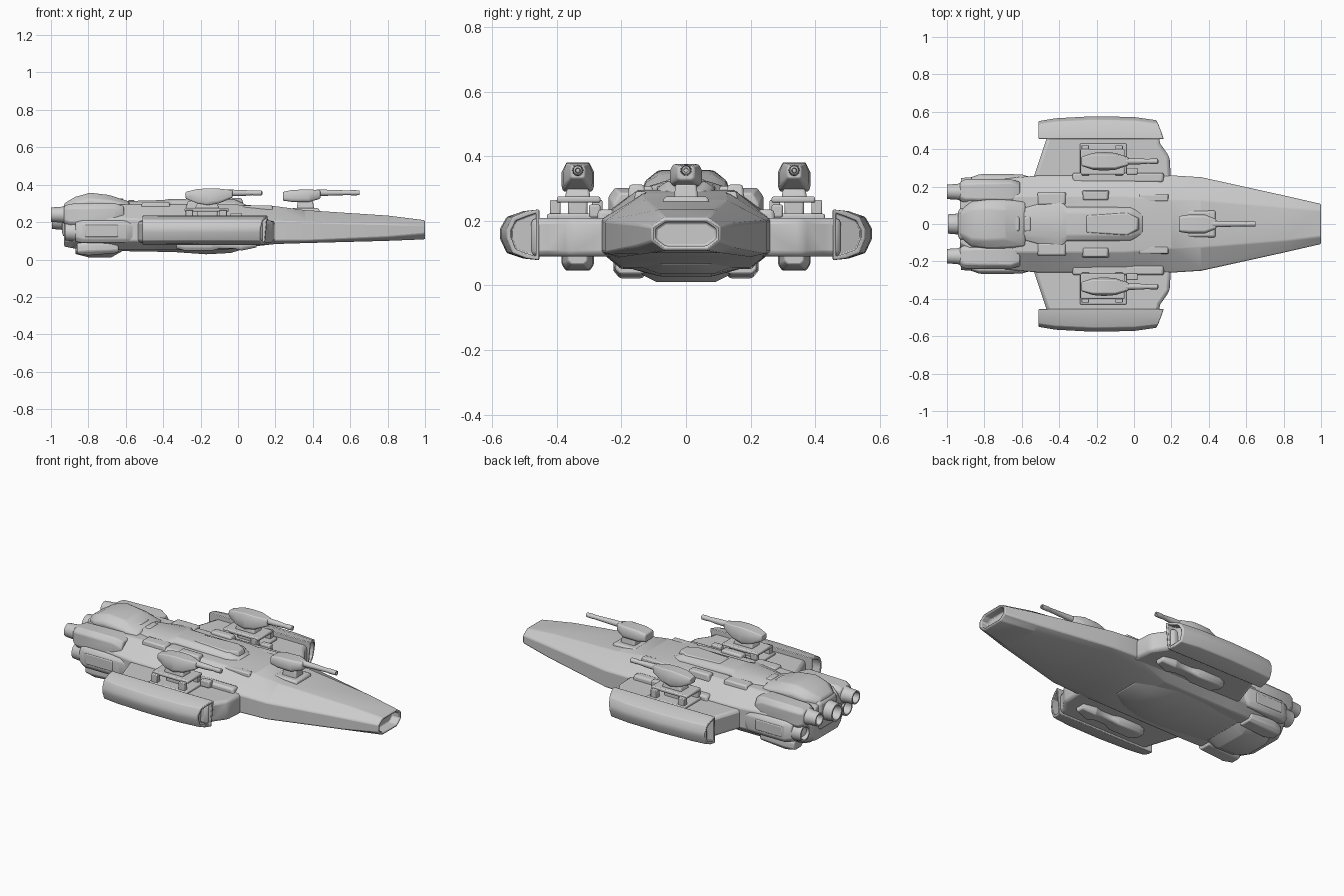
import bpy, bmesh, math


def finish(name, bm, bevel=0.0, angle=35):
    bmesh.ops.recalc_face_normals(bm, faces=bm.faces)
    me = bpy.data.meshes.new(name)
    bm.to_mesh(me)
    bm.free()
    ob = bpy.data.objects.new(name, me)
    bpy.context.collection.objects.link(ob)
    if bevel:
        m = ob.modifiers.new("Bevel", 'BEVEL')
        m.width, m.segments, m.limit_method = bevel, 2, 'ANGLE'
        m.angle_limit = math.radians(30)
    bpy.ops.object.select_all(action='DESELECT')
    ob.select_set(True)
    bpy.context.view_layer.objects.active = ob
    bpy.ops.object.shade_smooth_by_angle(angle=math.radians(angle))
    return ob


def bridge(bm, rings, cap=True):
    vs = [[bm.verts.new(p) for p in r] for r in rings]
    n = len(rings[0])
    for a, b in zip(vs, vs[1:]):
        for i in range(n):
            j = (i + 1) % n
            bm.faces.new((a[i], a[j], b[j], b[i]))
    return [bm.faces.new(vs[0]), bm.faces.new(vs[-1])] if cap else []


def hollow(bm, face, rim, depth):
    """Recess an end cap inward along x."""
    bm.normal_update()
    bmesh.ops.inset_region(bm, faces=[face], thickness=rim)
    back = bmesh.ops.extrude_face_region(bm, geom=[face])
    verts = [v for v in back['geom'] if isinstance(v, bmesh.types.BMVert)]
    bmesh.ops.translate(bm, verts=verts, vec=(depth, 0, 0))
    if face.is_valid:
        bm.faces.remove(face)


def loft(name, sections, cy=0.0, bevel=0.0, front=None, angle=35):
    """Sections: x, half width, lower/upper side z, top half width, top z, bottom half width, bottom z."""
    bm = bmesh.new()
    rings = []
    for x, w, zl, zu, wt, zt, wb, zb in sections:
        half = [(wt, zt), (w, zu), (w, zl), (wb, zb)]
        prof = half + [(-y, z) for y, z in reversed(half)]
        rings.append([(x, cy + y, z) for y, z in prof])
    caps = bridge(bm, rings)
    if front:
        bmesh.ops.recalc_face_normals(bm, faces=bm.faces)
        hollow(bm, caps[1], *front)
    return finish(name, bm, bevel, angle)


def prism(name, pts, z0, z1, bevel=0.01, shrink=1.0):
    """Extrude an xy outline upward; shrink tapers the top."""
    bm = bmesh.new()
    cx = sum(p[0] for p in pts) / len(pts)
    cy = sum(p[1] for p in pts) / len(pts)
    top = [(cx + (x - cx) * shrink, cy + (y - cy) * shrink, z1) for x, y in pts]
    bridge(bm, [[(x, y, z0) for x, y in pts], top])
    return finish(name, bm, bevel)


def box(name, x0, x1, y0, y1, z0, z1, bevel=0.01, shrink=1.0):
    return prism(name, [(x0, y0), (x1, y0), (x1, y1), (x0, y1)], z0, z1, bevel, shrink)


def lathe(name, profile, cy, cz, n=24):
    """Turn an (x, radius) profile about an axis along x."""
    bm = bmesh.new()
    bridge(bm, [[(x, cy + r * math.cos(2 * math.pi * i / n), cz + r * math.sin(2 * math.pi * i / n))
                 for i in range(n)] for x, r in profile])
    return finish(name, bm)


def nozzle(name, x0, x1, cy, cz, r):
    lathe(name, [(x1, r * 1.15), (x0 + .07, r * 1.12), (x0 + .055, r), (x0, r * .92), (x0, r * .74),
                 (x0 + .05, r * .6)], cy, cz)


# Main hull with hollow nose
loft("hull", [
    (-.93, .13, .10, .22, .10, .27, .10, .07),
    (-.88, .22, .10, .22, .13, .29, .15, .06),
    (-.62, .25, .10, .22, .15, .295, .20, .05),
    (-.50, .26, .10, .215, .15, .297, .20, .05),
    (-.05, .26, .10, .21, .15, .295, .20, .055),
    (.20, .26, .10, .205, .13, .285, .20, .083),
    (.36, .25, .10, .20, .125, .264, .20, .088),
    (.80, .153, .12, .19, .09, .235, .11, .10),
    (1.0, .107, .138, .182, .068, .21, .068, .108)],
    bevel=.008, front=(.015, -.05))

# Belly bulge and rear underside
loft("belly", [
    (-.62, .16, .06, .07, .15, .08, .12, .045),
    (-.34, .20, .06, .07, .18, .08, .13, .04),
    (-.17, .18, .055, .07, .18, .08, .08, .028),
    (-.04, .15, .06, .07, .15, .08, .08, .035),
    (.06, .10, .075, .08, .10, .09, .07, .065)], bevel=.006)
loft("rear_keel", [
    (-.87, .10, .05, .09, .08, .11, .07, .03),
    (-.80, .15, .04, .09, .12, .11, .09, .012),
    (-.68, .15, .04, .09, .12, .11, .09, .010),
    (-.61, .12, .05, .09, .10, .11, .08, .05)], bevel=.006)

# Spine structures on the deck
loft("rear_dome", [
    (-.93, .07, .25, .28, .05, .30, .07, .24),
    (-.87, .12, .26, .305, .08, .335, .12, .24),
    (-.79, .13, .26, .32, .085, .357, .13, .24),
    (-.69, .13, .26, .315, .08, .345, .13, .24),
    (-.58, .12, .26, .295, .07, .31, .12, .24)], bevel=.012, angle=50)
loft("spine", [
    (-.62, .08, .27, .295, .05, .312, .08, .26),
    (-.40, .14, .27, .30, .08, .318, .14, .26),
    (-.36, .09, .27, .31, .06, .325, .09, .26),
    (-.02, .09, .27, .30, .06, .322, .09, .26),
    (.05, .06, .27, .28, .04, .29, .06, .26)], bevel=.008)
prism("hatch", [(-.27, -.05), (-.03, -.065), (.03, -.03), (.03, .03), (-.03, .065), (-.27, .05)], .30, .328, .006, .9)
for i, x in enumerate((-.69, -.63, -.57)):
    box(f"dorsal_fin_{i}", x - .02, x + .02, -.045, .045, .30, .335 - i * .008, .006, .8)


def turret(name, cx, cy, zb, tip):
    # Head, mantlet and barrel
    loft(name + "_head", [
        (cx - .12, .025, zb + .045, zb + .06, .02, zb + .07, .02, zb + .035),
        (cx - .06, .045, zb + .02, zb + .06, .035, zb + .085, .04, zb + .01),
        (cx, .05, zb + .015, zb + .06, .035, zb + .09, .045, zb),
        (cx + .06, .045, zb + .02, zb + .06, .035, zb + .088, .035, zb + .01),
        (cx + .13, .022, zb + .045, zb + .07, .016, zb + .08, .016, zb + .04)], cy, .006)
    lathe(name + "_barrel", [(cx + .1, .018), (cx + .19, .016), (tip - .05, .012), (tip - .045, .014),
                             (tip - .005, .014), (tip, .008), (tip - .03, .006)], cy, zb + .065, 16)


# Nose turret on a braced pedestal
loft("nose_turret_head", [
    (.24, .042, .325, .35, .035, .362, .035, .315),
    (.29, .05, .32, .355, .04, .372, .042, .308),
    (.38, .05, .32, .355, .04, .375, .042, .308),
    (.44, .026, .335, .36, .02, .37, .02, .325)], bevel=.006)
lathe("nose_turret_barrel", [(.42, .018), (.48, .016), (.60, .012), (.605, .014), (.65, .013), (.65, .007),
                             (.62, .006)], 0, .357, 16)
box("nose_turret_neck", .31, .41, -.04, .04, .25, .315, .008, .8)
box("nose_turret_base", .28, .44, -.075, .075, .245, .275, .008, .9)

for s, side in ((1, "left"), (-1, "right")):
    def sbox(name, x0, x1, y0, y1, *rest):
        return box(f"{side}_{name}", x0, x1, s * y0, s * y1, *rest)

    # Wing with slanted edges
    prism(f"{side}_wing", [(-.55, s * .20), (-.53, s * .27), (-.46, s * .48), (.13, s * .48), (.14, s * .43),
                           (.19, s * .36), (.20, s * .20)], .09, .208, .018)
    sbox("wing_root", -.34, .17, .22, .275, .10, .235, .012, .95)

    # Wingtip pod, hollow at both ends
    bm = bmesh.new()
    prof = [(.455, .235), (.50, .23), (.55, .212), (.57, .175), (.57, .145), (.55, .10), (.50, .083), (.455, .078)]
    rings = []
    for x, k, sl in ((-.51, -.02, 0), (-.42, -.005, 0), (-.22, .006, 0), (0, .002, 0), (.16, -.015, .3)):
        rings.append([(x - sl * (y - .455) - (.1 * (.235 - z) if sl else 0),
                       s * (y + k * (y - .45) / .12), z) for y, z in prof])
    ends = bridge(bm, rings)
    bmesh.ops.recalc_face_normals(bm, faces=bm.faces)
    hollow(bm, ends[0], .016, .05)
    hollow(bm, ends[1], .016, -.05)
    finish(f"{side}_wing_pod", bm, .004)

    # Pod below the wing
    loft(f"{side}_under_pod", [
        (-.33, .03, .07, .09, .03, .10, .02, .06),
        (-.28, .05, .065, .09, .05, .10, .038, .046),
        (-.14, .05, .065, .09, .05, .10, .038, .046),
        (-.10, .035, .07, .09, .035, .10, .028, .058),
        (-.02, .035, .07, .09, .035, .10, .028, .058),
        (.02, .048, .065, .09, .048, .10, .036, .048),
        (.10, .03, .075, .09, .03, .10, .02, .065)], s * .335, .005)

    # Wing turret raised on legs
    sbox("turret_deck", -.29, -.04, .25, .43, .20, .222, .006)
    for i, (x, y) in enumerate(((-.26, .275), (-.08, .275), (-.26, .405), (-.08, .405))):
        sbox(f"turret_leg_{i}", x - .02, x + .02, y - .016, y + .016, .215, .265, .004)
    sbox("turret_column", -.22, -.11, .305, .365, .21, .265, .008)
    sbox("turret_plate", -.285, -.05, .265, .40, .256, .275, .006)
    sbox("turret_neck", -.23, -.10, .295, .375, .27, .30, .008, .85)
    sbox("turret_sight", -.04, .02, .265, .30, .21, .25, .006)
    turret(f"{side}_turret", -.16, s * .335, .291, .13)

    # Deck boxes and shoulder armour
    sbox("deck_box", -.28, -.13, .125, .18, .27, .312, .008, .85)
    sbox("deck_strip", -.52, -.36, .10, .17, .27, .308, .008, .9)
    sbox("front_strip", .02, .19, .12, .16, .25, .29, .006, .9)

    # Engine cowls and nozzles
    loft(f"{side}_upper_cowl", [
        (-.93, .05, .21, .27, .03, .285, .03, .19),
        (-.90, .065, .20, .275, .04, .298, .05, .18),
        (-.66, .065, .20, .275, .045, .302, .05, .18),
        (-.61, .05, .21, .25, .03, .285, .05, .18)], s * .175, .006)
    loft(f"{side}_lower_cowl", [
        (-.87, .05, .12, .18, .04, .20, .03, .095),
        (-.83, .065, .11, .19, .05, .21, .05, .088),
        (-.60, .065, .11, .19, .05, .21, .05, .088),
        (-.55, .05, .12, .18, .04, .20, .04, .10)], s * .20, .006)
    sbox("side_panel", -.82, -.64, .24, .268, .12, .185, .006)
    loft(f"{side}_bottom_engine", [
        (-.86, .04, .04, .07, .03, .09, .025, .03),
        (-.80, .055, .045, .08, .04, .10, .035, .022),
        (-.64, .05, .05, .08, .04, .10, .035, .035)], s * .17, .006)
    nozzle(f"{side}_upper_nozzle", -1.0, -.90, s * .172, .24, .042)
    nozzle(f"{side}_lower_nozzle", -.925, -.84, s * .20, .148, .05)

# Central engine
nozzle("centre_nozzle", -.995, -.88, 0, .215, .056)
box("centre_cowl", -.94, -.8, -.085, .085, .12, .29, .02)
